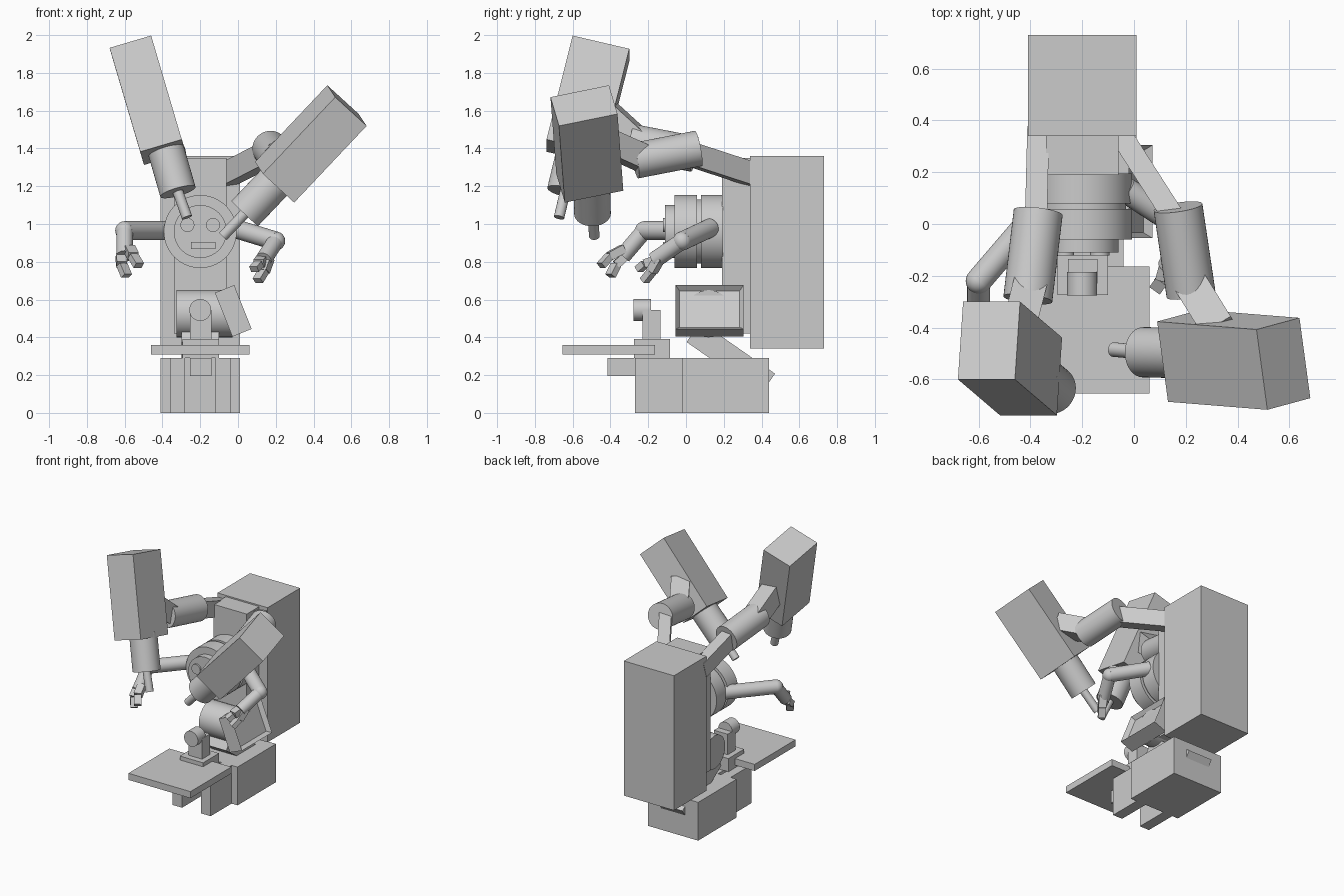
import bpy, bmesh, math
from mathutils import Vector, Matrix

if "Cube" in bpy.data.objects:
    bpy.data.objects.remove(bpy.data.objects["Cube"])

def obj_from_bm(name, bm, smooth=False):
    bmesh.ops.recalc_face_normals(bm, faces=bm.faces)
    me = bpy.data.meshes.new(name)
    bm.to_mesh(me)
    bm.free()
    ob = bpy.data.objects.new(name, me)
    bpy.context.collection.objects.link(ob)
    if smooth:
        bpy.ops.object.select_all(action='DESELECT')
        ob.select_set(True)
        bpy.context.view_layer.objects.active = ob
        bpy.ops.object.shade_smooth_by_angle(angle=math.radians(35))
    return ob

def frame(c, x, y, z):
    m = Matrix((x, y, z)).transposed().to_4x4()
    m.translation = c
    return m

def oriented_box(name, c, u, v, w):
    """box with centre c and full edge vectors u, v, w"""
    bm = bmesh.new()
    bmesh.ops.create_cube(bm, size=1, matrix=frame(Vector(c), Vector(u), Vector(v), Vector(w)))
    return obj_from_bm(name, bm)

def box(name, xr, yr, zr):
    r = (xr, yr, zr)
    c = [(a + b) / 2 for a, b in r]
    s = [b - a for a, b in r]
    return oriented_box(name, c, (s[0], 0, 0), (0, s[1], 0), (0, 0, s[2]))

def bar(name, a, b, wide, tall):
    """rectangular bar from a to b"""
    a, b = Vector(a), Vector(b)
    d = b - a
    side = d.cross(Vector((0, 0, 1))).normalized()
    up = side.cross(d).normalized()
    return oriented_box(name, (a + b) / 2, side * wide, up * tall, d)

def tube(name, a, b, r, seg=40):
    a, b = Vector(a), Vector(b)
    d = b - a
    bm = bmesh.new()
    m = Matrix.Translation((a + b) / 2) @ d.to_track_quat('Z', 'Y').to_matrix().to_4x4()
    bmesh.ops.create_cone(bm, cap_ends=True, segments=seg, radius1=r, radius2=r,
                          depth=d.length, matrix=m)
    return obj_from_bm(name, bm, True)

def ball(name, c, r):
    bm = bmesh.new()
    bmesh.ops.create_uvsphere(bm, u_segments=24, v_segments=14, radius=r,
                              matrix=Matrix.Translation(c))
    return obj_from_bm(name, bm, True)

CX = -0.2  # centre line of the cart

# base, legs and column
box("base", (-.41, .01), (-.02, .44), (0, .29))
for n, x in (("left", -.36), ("right", -.12)):
    box(n + "_base_leg", (x, x + .08), (-.27, 0), (0, .29))
box("base_tongue", (-.255, -.14), (-.415, 0), (.195, .29))
box("column", (-.41, .01), (.34, .73), (.34, 1.36))
box("column_front", (-.34, -.06), (.19, .35), (.42, 1.35))

# table with small instrument stand
box("table", (-.46, .06), (-.655, -.165), (.31, .36))
box("stand_foot", (-.295, -.10), (-.275, -.085), (.29, .39))
box("stand_post", (-.255, -.14), (-.23, -.135), (.38, .545))
tube("stand_disc", (CX, -.277, .545), (CX, -.185, .545), .058)

# sloping strut through the base, drum and side screen
d = Vector((0, .82, -.57)).normalized()
n = Vector((0, .57, .82)).normalized()
start = Vector((CX, .003, .375))
oriented_box("sloping_strut", start + d * .24 + n * .065, (.2, 0, 0), n * .13, d * .48)
tube("drum", (-.325, .12, .525), (-.03, .12, .525), .125)
sn = Vector((.93, 0, .37)).normalized()
su = Vector((-.37, 0, .93)).normalized()
screen = oriented_box("side_screen", (-.025, .125, .54), sn * .11, (0, .36, 0), su * .25)
bm = bmesh.new()
bm.from_mesh(screen.data)
bm.normal_update()
face = max(bm.faces, key=lambda f: f.normal.dot(sn))
bmesh.ops.inset_region(bm, faces=[face], thickness=.03)
bmesh.ops.translate(bm, verts=face.verts, vec=-sn * .03)
bm.to_mesh(screen.data)
bm.free()

# round head with face
HZ = .96
for name, y0, y1, r in (("head_back_ring", .08, .195, .193), ("head_groove", .05, .09, .17),
                        ("head_front_ring", -.06, .057, .193), ("face_disc", -.11, -.05, .14)):
    tube(name, (CX, y0, HZ), (CX, y1, HZ), r, 64)
for s in (-1, 1):
    tube("eye", (CX + s * .068, -.122, .995), (CX + s * .068, -.10, .995), .037, 32)
box("mouth", (-.25, -.12), (-.122, -.1), (.867, .905))

# small arms: shoulder, elbow, wrist, then two fingers as (knuckle, tip)
small_arms = {
    "left": ((-.36, .06, .965), (-.6, -.22, .965), (-.6, -.335, .83),
             (((-.62, -.32, .83), (-.615, -.37, .785), (-.59, -.40, .725)),
              ((-.575, -.33, .87), (-.555, -.405, .83), (-.525, -.45, .78)))),
    "right": ((-.03, .13, .98), (.2, -.02, .91), (.135, -.165, .81),
              (((.16, -.14, .82), (.135, -.18, .75), (.105, -.22, .70)),
               ((.125, -.16, .81), (.11, -.215, .79), (.085, -.25, .76)))),
}
for side, (sh, el, wr, fingers) in small_arms.items():
    tube(side + "_upper_arm", sh, el, .05, 32)
    ball(side + "_elbow", el, .05)
    tube(side + "_forearm", el, wr, .044, 32)
    for k, m, t in fingers:
        bar(side + "_finger_base", k, m, .055, .045)
        bar(side + "_fingertip", m, t, .05, .035)

# large arms: bar start, cylinder start and end, bracket end,
# housing top centre, its two cross edges, axis, length, barrel start/end, tip end
large_arms = {
    "left": ((-.37, .36, 1.26), (-.37, .045, 1.37), (-.41, -.29, 1.435), (-.45, -.42, 1.59),
             (-.56, -.45, 1.93), (.22, 0, .065), (.02, .30, -.07), (.275, -.235, -.932), .59,
             (-.39, -.58, 1.42), (-.318, -.64, 1.17), (-.27, -.672, 1.035)),
    "right": ((-.06, .36, 1.26), (.17, .065, 1.40), (.22, -.27, 1.335), (.33, -.41, 1.43),
              (.577, -.54, 1.627), (.166, .045, -.152), (-.042, .31, .063),
              (-.685, .055, -.725), .56,
              (.23, -.50, 1.26), (.035, -.495, 1.055), (-.08, -.485, .935)),
}
for side, (a, c0, c1, br, top, u, v, ax, ln, b0, b1, tip) in large_arms.items():
    mid = Vector(c0).lerp(Vector(c1), .25)
    bar(side + "_support_bar", a, mid, .085, .12)
    tube(side + "_arm_cylinder", c0, c1, .095)
    bar(side + "_bracket", Vector(c0).lerp(Vector(c1), .85), br, .13, .13)
    w = Vector(ax) * ln
    oriented_box(side + "_housing", Vector(top) + w / 2, u, v, w)
    tube(side + "_barrel", b0, b1, .097)
    tube(side + "_tip", b1, tip, .028, 24)
